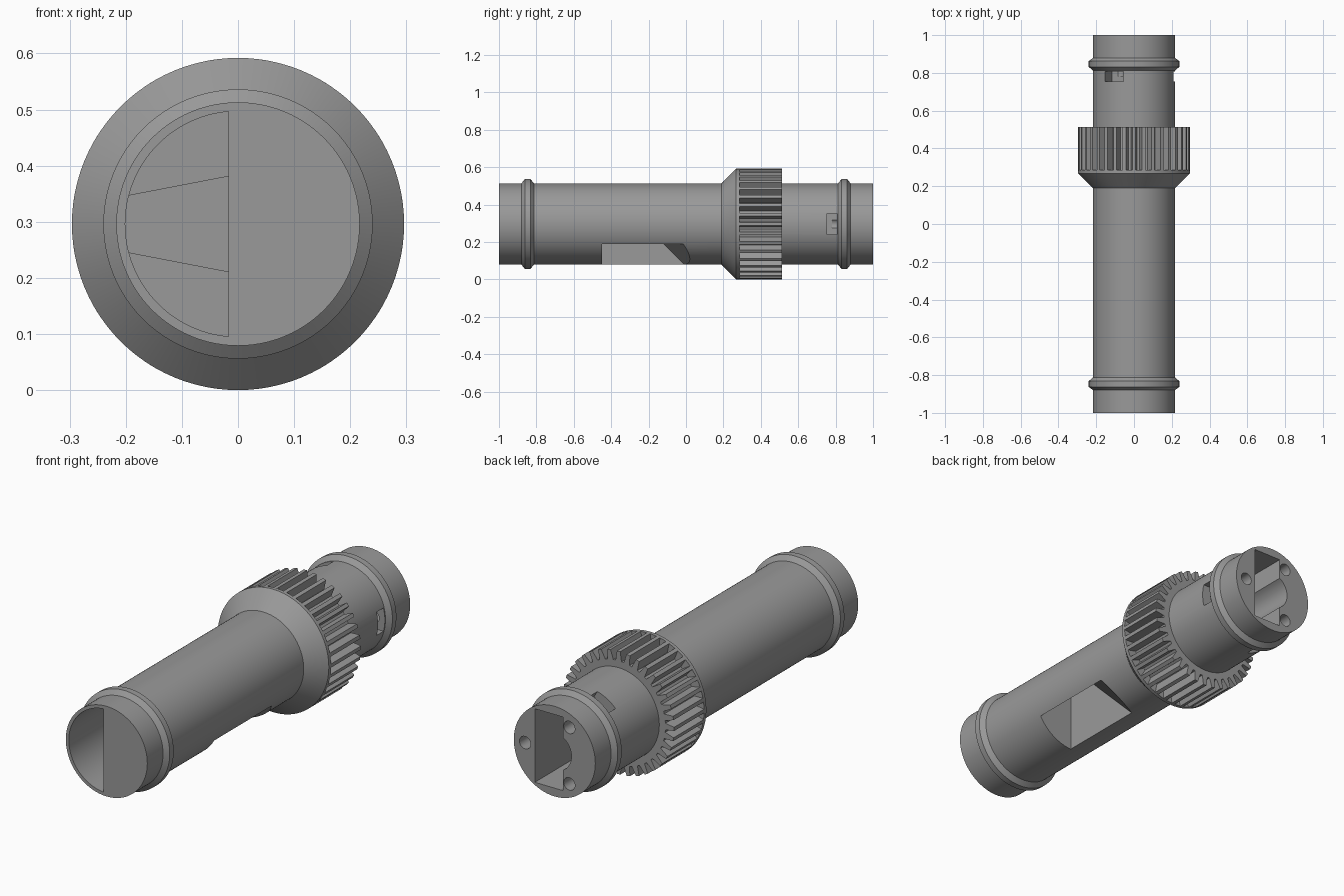
import bpy, bmesh, math
from mathutils import Matrix

if "Cube" in bpy.data.objects:
    bpy.data.objects.remove(bpy.data.objects["Cube"])

AXIS_Z = 0.296   # height of the long axis
R = 0.217        # tube radius

grey = bpy.data.materials.new("neutral_grey")
grey.diffuse_color = (0.32, 0.32, 0.32, 1)
grey.use_nodes = True
grey.node_tree.nodes["Principled BSDF"].inputs["Base Color"].default_value = grey.diffuse_color


def finish(name, bm):
    bmesh.ops.recalc_face_normals(bm, faces=bm.faces[:])
    me = bpy.data.meshes.new(name)
    bm.to_mesh(me)
    bm.free()
    ob = bpy.data.objects.new(name, me)
    ob.location.z = AXIS_Z
    me.materials.append(grey)
    bpy.context.collection.objects.link(ob)
    return ob


def smooth(ob, angle=28):
    bpy.ops.object.select_all(action='DESELECT')
    ob.select_set(True)
    bpy.context.view_layer.objects.active = ob
    bpy.ops.object.shade_smooth_by_angle(angle=math.radians(angle))


def lathe(name, profile, n=96):
    """Closed solid turned around the y axis from (y, radius) pairs."""
    bm = bmesh.new()
    rings = [[bm.verts.new((r * math.cos(2 * math.pi * i / n), y,
                            r * math.sin(2 * math.pi * i / n))) for i in range(n)]
             for y, r in profile]
    for a, b in zip(rings, rings[1:]):
        for i in range(n):
            j = (i + 1) % n
            bm.faces.new((a[i], a[j], b[j], b[i]))
    bm.faces.new(rings[0])
    bm.faces.new(rings[-1])
    return finish(name, bm)


def prism(name, pts, y0, y1, turn=0):
    """Extrude an (x, z) outline along y, turned around the axis."""
    bm = bmesh.new()
    a = [bm.verts.new((x, y0, z)) for x, z in pts]
    b = [bm.verts.new((x, y1, z)) for x, z in pts]
    for i in range(len(pts)):
        j = (i + 1) % len(pts)
        bm.faces.new((a[i], a[j], b[j], b[i]))
    bm.faces.new(a)
    bm.faces.new(b)
    bm.transform(Matrix.Rotation(turn, 4, 'Y'))
    return finish(name, bm)


def arc(cx, cz, r, a0, a1, n):
    return [(cx + r * math.cos(a0 + (a1 - a0) * i / n),
             cz + r * math.sin(a0 + (a1 - a0) * i / n)) for i in range(n + 1)]


def circle(cx, cz, r, n=24):
    return arc(cx, cz, r, 0, 2 * math.pi, n)[:-1]


def cut(target, cutter):
    mod = target.modifiers.new("cut", 'BOOLEAN')
    mod.operation, mod.solver, mod.object = 'DIFFERENCE', 'EXACT', cutter
    bpy.context.view_layer.objects.active = target
    bpy.ops.object.modifier_apply(modifier=mod.name)
    bpy.data.objects.remove(cutter)


# Tube with two raised bands and a conical collar
body = lathe("tube_body", [
    (-1, R), (-0.88, R), (-0.862, 0.24), (-0.832, 0.24), (-0.812, R),
    (0.19, R), (0.268, 0.296), (0.285, 0.296), (0.285, R),
    (0.812, R), (0.832, 0.24), (0.862, 0.24), (0.88, R), (1, R)])

# Front half-round cavity
a0 = math.acos(-0.017 / 0.201)
cut(body, prism("cavity_cut", arc(0, 0, 0.201, a0, 2 * math.pi - a0, 48), -1.1, 0.15))

# Rear slot, and the round bulge on its side
hx, hz = 0.105, 0.177
b0 = math.acos(-0.045 / 0.09)
slot = [(hx, -hz), (hx, hz), (-0.045, hz)]
slot += arc(0, 0, 0.09, b0, 2 * math.pi - b0, 16) + [(-0.045, -hz)]
cut(body, prism("slot_cut", slot, 0.3, 1.1))

# Three rear bores, each meeting a window in the tube wall
for k in range(3):
    t = k * 2 * math.pi / 3
    cut(body, prism("bore_cut", circle(0.157, 0, 0.03), 0.78, 1.1, t))
    cut(body, prism("window_cut", [(0.135, -0.056), (0.3, -0.056),
                                   (0.3, 0.056), (0.135, 0.056)], 0.755, 0.807, t))

# Lower side notch with a sloping ceiling and a ramped end
xf = 0.006
bm = bmesh.new()
for x, z in [(xf, 0.074), (0.3, -0.218), (0.3, -0.3), (xf, -0.3)]:
    bm.verts.new((x, -0.45, z))
    bm.verts.new((x, -0.227 - z + 0.58 * (x - xf), z))
bmesh.ops.convex_hull(bm, input=bm.verts[:])
cut(body, finish("notch_cut", bm))
smooth(body)

# Toothed grip ring
TEETH, TIP, ROOT, BORE = 36, 0.296, 0.25, 0.212
step = 2 * math.pi / TEETH
outline = []
for k in range(TEETH):
    for f, r in [(-0.36, ROOT), (-0.17, TIP), (0.17, TIP), (0.36, ROOT)]:
        outline.append(((k + f) * step, r))
bm = bmesh.new()
loops = [[bm.verts.new(((r if outer else BORE) * math.cos(t), y,
                        (r if outer else BORE) * math.sin(t))) for t, r in outline]
         for outer, y in [(1, 0.28), (1, 0.513), (0, 0.513), (0, 0.28)]]
for q in range(4):
    a, b = loops[q], loops[(q + 1) % 4]
    for i in range(len(outline)):
        j = (i + 1) % len(outline)
        bm.faces.new((a[i], a[j], b[j], b[i]))
smooth(finish("toothed_ring", bm), 15)

# Tapered rib at the end of the front cavity
prism("inner_rib", [(-0.016, -0.086), (-0.016, 0.086),
                    (-0.203, 0.05), (-0.203, -0.05)], 0.03, 0.16)
